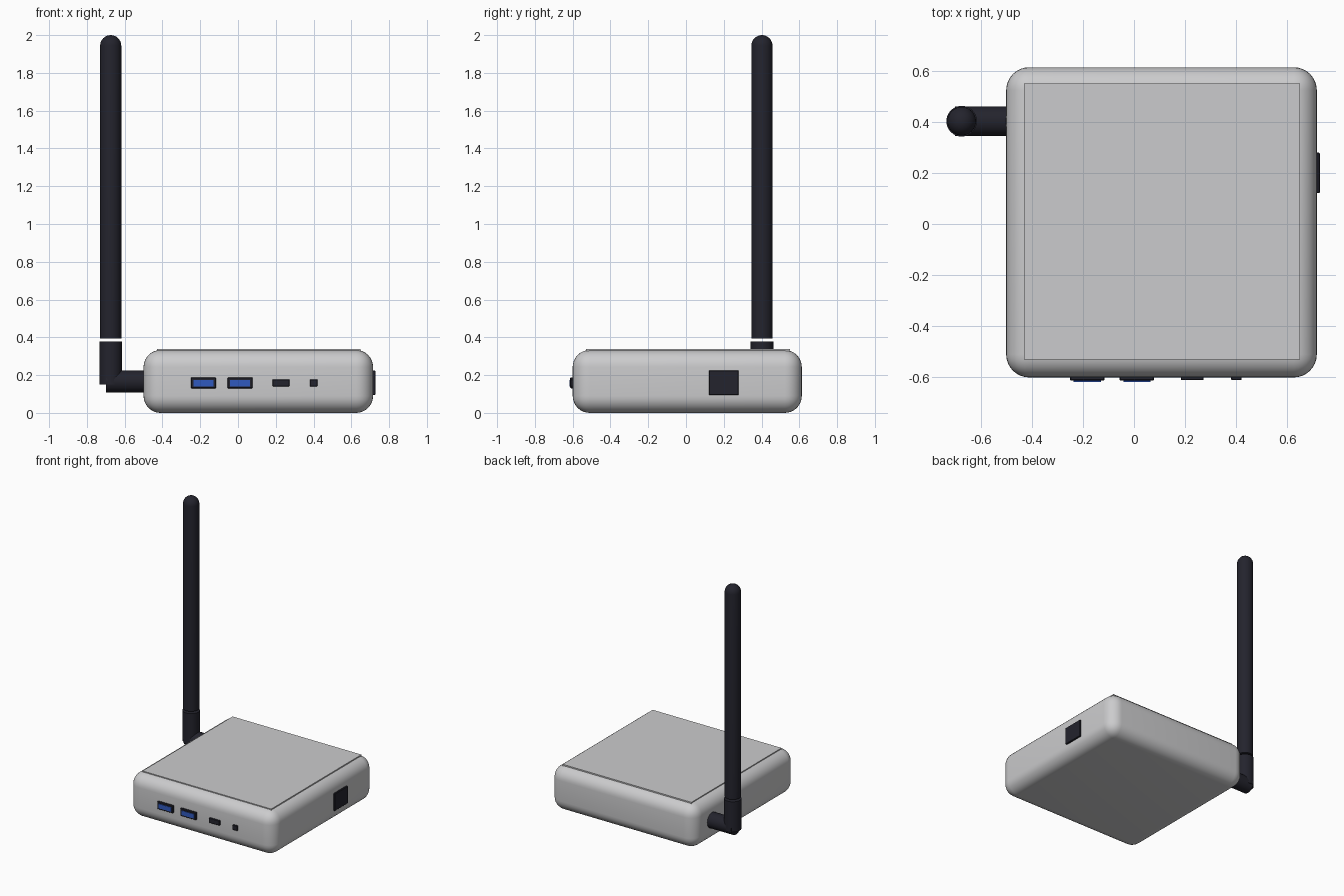
import bpy, bmesh, math
from mathutils import Matrix, Vector

if "Cube" in bpy.data.objects:
    bpy.data.objects.remove(bpy.data.objects["Cube"])


def material(name, rgb):
    m = bpy.data.materials.new(name)
    m.diffuse_color = (*rgb, 1)
    m.use_nodes = True
    m.node_tree.nodes["Principled BSDF"].inputs["Base Color"].default_value = m.diffuse_color
    return m


GREY = material("light_grey", (0.60, 0.60, 0.61))
DARK = material("dark_plastic", (0.017, 0.017, 0.026))
BLUE = material("port_blue", (0.03, 0.10, 0.52))


def finish(bm, name, mat, angle=35):
    bmesh.ops.recalc_face_normals(bm, faces=bm.faces)
    mesh = bpy.data.meshes.new(name)
    bm.to_mesh(mesh)
    bm.free()
    mesh.materials.append(mat)
    ob = bpy.data.objects.new(name, mesh)
    bpy.context.collection.objects.link(ob)
    bpy.ops.object.select_all(action='DESELECT')
    ob.select_set(True)
    bpy.context.view_layer.objects.active = ob
    bpy.ops.object.shade_smooth_by_angle(angle=math.radians(angle))
    return ob


def box(name, mat, x, y, z, bevel=0, segments=1):
    """Box from (low, high) ranges, with optional rounded edges."""
    bm = bmesh.new()
    size = Vector((x[1] - x[0], y[1] - y[0], z[1] - z[0]))
    mid = Vector((x[0] + x[1], y[0] + y[1], z[0] + z[1])) / 2
    bmesh.ops.create_cube(bm, size=1, matrix=Matrix.Translation(mid) @ Matrix.Diagonal((*size, 1)))
    if bevel:
        bmesh.ops.bevel(bm, geom=bm.edges[:], offset=bevel, segments=segments,
                        profile=0.5, affect='EDGES')
    return finish(bm, name, mat)


def lathe(name, mat, profile, place):
    """Spin a (radius, height) profile around its axis, then place it."""
    bm = bmesh.new()
    verts = [bm.verts.new((r, 0, h)) for r, h in profile]
    edges = [bm.edges.new(p) for p in zip(verts, verts[1:])]
    bmesh.ops.spin(bm, geom=verts + edges, cent=(0, 0, 0), axis=(0, 0, 1),
                   angle=math.tau, steps=32)
    bmesh.ops.remove_doubles(bm, verts=bm.verts, dist=1e-5)
    bmesh.ops.transform(bm, matrix=place, verts=bm.verts)
    return finish(bm, name, mat)


# Rounded case with a thin lid panel
box("case", GREY, (-0.50, 0.715), (-0.60, 0.613), (0, 0.333), 0.09, 8)
box("lid_panel", GREY, (-0.43, 0.649), (-0.529, 0.55), (0.325, 0.338))

# Front ports: two large ones with blue tongues, two small ones
for i, x in enumerate((-0.183, 0.011)):
    box(f"large_port_{i + 1}", DARK, (x - 0.067, x + 0.067), (-0.613, -0.58), (0.13, 0.188), 0.004)
    box(f"port_tongue_{i + 1}", BLUE, (x - 0.053, x + 0.053), (-0.617, -0.61), (0.141, 0.175))
box("small_port", DARK, (0.183, 0.272), (-0.611, -0.58), (0.14, 0.178), 0.003)
box("socket", DARK, (0.38, 0.421), (-0.611, -0.58), (0.14, 0.178), 0.003)

# Side port
box("side_port", DARK, (0.70, 0.727), (0.121, 0.279), (0.094, 0.225), 0.003)

# Aerial: horizontal stub, upright sleeve, long rod with a domed tip
AX, AY = -0.674, 0.402
lathe("aerial_stub", DARK, [(0, 0), (0.058, 0), (0.058, 0.24), (0, 0.24)],
      Matrix.Translation((-0.70, AY, 0.167)) @ Matrix.Rotation(math.pi / 2, 4, 'Y'))
lathe("aerial_sleeve", DARK, [(0, 0.15), (0.06, 0.15), (0.06, 0.378), (0, 0.378)],
      Matrix.Translation((AX, AY, 0)))
R = 0.056
dome = [(R * math.cos(a), 2 - R + R * math.sin(a))
        for a in (math.pi / 2 * k / 8 for k in range(8))]
lathe("aerial_rod", DARK, [(0, 0.393), (R, 0.393)] + dome + [(0, 2)],
      Matrix.Translation((AX, AY, 0)))
